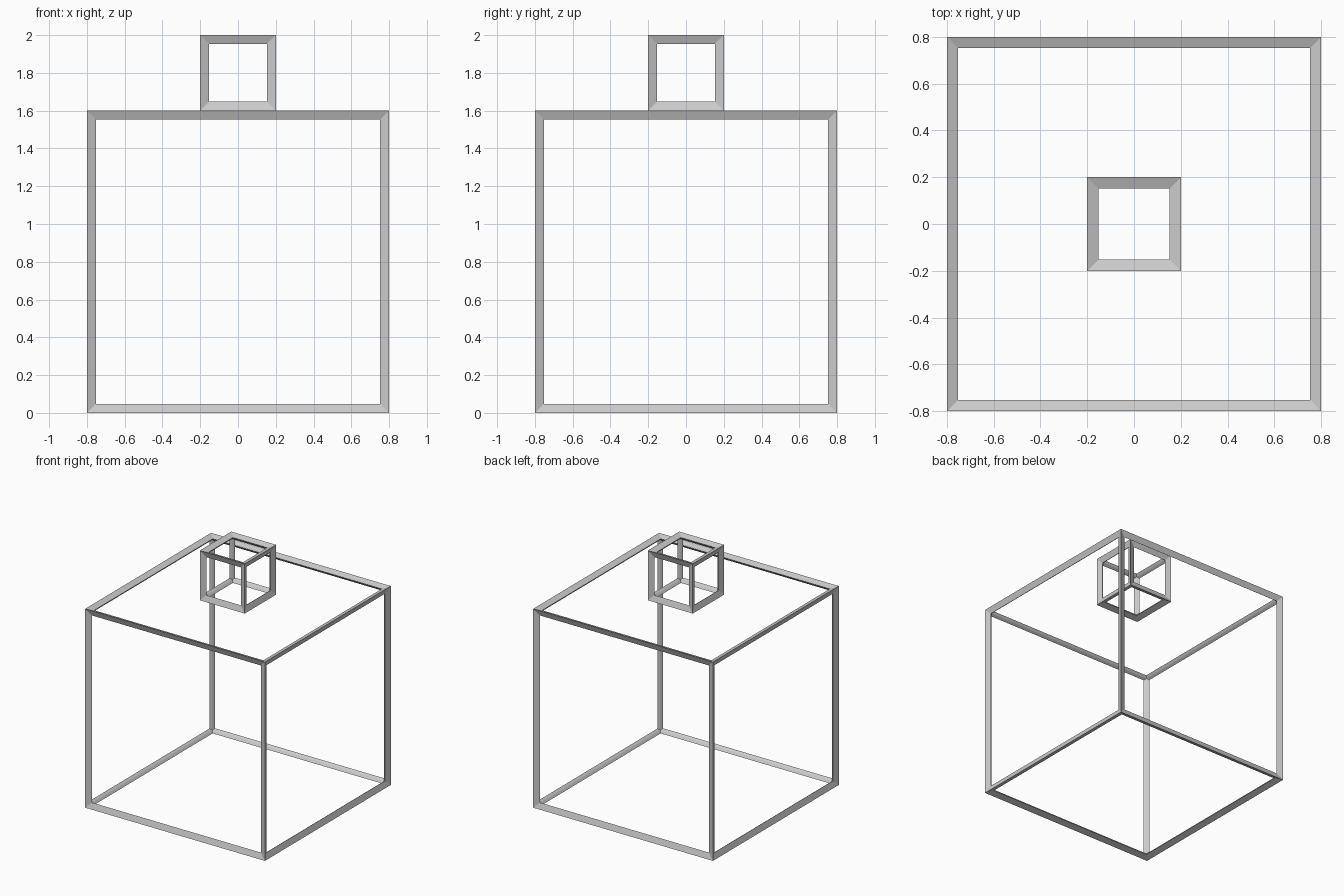
import bpy
import math

if "Cube" in bpy.data.objects:
    bpy.data.objects.remove(bpy.data.objects["Cube"])

THICKNESS = 0.06
# The wireframe pushes each corner out by half the thickness along its diagonal
GROW = THICKNESS / math.sqrt(3)


def frame_cube(name, outer, z_base):
    """Open cube frame whose outer corners span the given size."""
    bpy.ops.mesh.primitive_cube_add(size=outer - GROW,
                                    location=(0, 0, z_base + outer / 2))
    obj = bpy.context.object
    obj.name = name
    # Centred offset gives the bevelled, mitred bars
    wire = obj.modifiers.new("bars", 'WIREFRAME')
    wire.thickness = THICKNESS
    wire.offset = 0
    wire.use_even_offset = True
    wire.use_replace = True
    return obj


# Large frame on the ground, small frame on top of it
frame_cube("large_cube_frame", 1.6, 0)
frame_cube("small_cube_frame", 0.4, 1.6)
